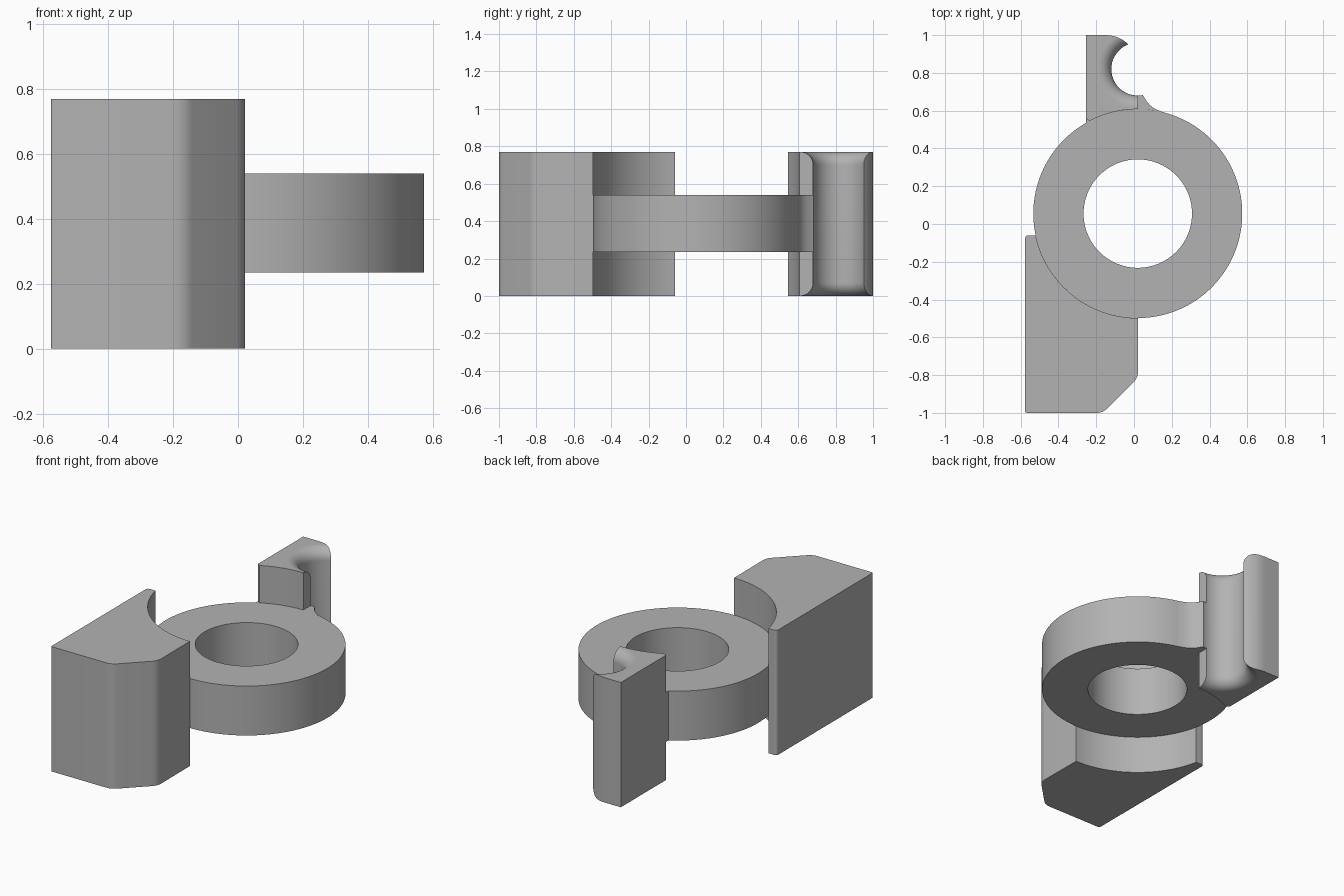
import bpy, bmesh
from math import sin, cos, pi, radians, atan2
from mathutils import Vector

cube = bpy.data.objects.get("Cube")
if cube:
    bpy.data.objects.remove(cube)

HEIGHT = 0.77
RING_Z = (0.235, 0.54)
CENTER, R_OUT, R_IN = Vector((0.02, 0.055)), 0.553, 0.287
GROOVE, R_GROOVE, FLARE = Vector((0.02, 0.82)), 0.14, 0.07

grey = bpy.data.materials.new("plain grey")
grey.use_nodes = True
colour = (0.45, 0.45, 0.45, 1)
grey.diffuse_color = colour
grey.node_tree.nodes["Principled BSDF"].inputs["Base Color"].default_value = colour


def arc(c, r, a0, a1, n=24):
    """Points on an arc, angles in degrees."""
    return [(c[0] + r * cos(radians(a0 + (a1 - a0) * i / n)),
             c[1] + r * sin(radians(a0 + (a1 - a0) * i / n))) for i in range(n + 1)]


def rounded(prev, corner, nxt, d, n=6):
    """Soft corner that starts a distance d from the corner."""
    p, c, q = Vector(prev), Vector(corner), Vector(nxt)
    a, b = c + (p - c).normalized() * d, c + (q - c).normalized() * d
    return [tuple(a * (1 - t) ** 2 + c * 2 * t * (1 - t) + b * t * t)
            for t in (i / n for i in range(n + 1))]


def ring_angle(x, y):
    return atan2(y - CENTER.y, x - CENTER.x) * 180 / pi


def finish(name, bm):
    bmesh.ops.recalc_face_normals(bm, faces=bm.faces)
    mesh = bpy.data.meshes.new(name)
    bm.to_mesh(mesh)
    bm.free()
    mesh.materials.append(grey)
    ob = bpy.data.objects.new(name, mesh)
    bpy.context.collection.objects.link(ob)
    return ob


def prism(name, outline, z0, z1):
    bm = bmesh.new()
    face = bm.faces.new([bm.verts.new((x, y, z0)) for x, y in outline])
    top = bmesh.ops.extrude_face_region(bm, geom=[face])["geom"]
    bmesh.ops.translate(bm, vec=(0, 0, z1 - z0),
                        verts=[v for v in top if isinstance(v, bmesh.types.BMVert)])
    return finish(name, bm)


def lathe(name, section, c, steps, closed):
    """Turn an (r, z) section about a vertical axis; open sections get flat caps."""
    bm = bmesh.new()
    loops = [[bm.verts.new((c.x + r * cos(2 * pi * i / steps),
                            c.y + r * sin(2 * pi * i / steps), z))
              for i in range(steps)] for r, z in section]
    pairs = list(zip(loops, loops[1:]))
    if closed:
        pairs.append((loops[-1], loops[0]))
    else:
        bm.faces.new(loops[0])
        bm.faces.new(loops[-1])
    for a, b in pairs:
        for i in range(steps):
            j = (i + 1) % steps
            bm.faces.new((a[i], a[j], b[j], b[i]))
    return finish(name, bm)


# Flat ring in the middle
z0, z1 = RING_Z
ring = lathe("ring", [(R_IN, z0), (R_OUT, z0), (R_OUT, z1), (R_IN, z1)], CENTER, 144, True)

# Tall block with a chamfered corner and a curved seat against the ring
left, right, front, back = -0.577, 0.022, -1.0, -0.06
chamfer_a, chamfer_b = (-0.165, front), (right, -0.813)
seat = arc(CENTER, R_OUT, ring_angle(-0.521, back), -90, 36)
outline = seat + rounded((right, -0.5), chamfer_b, chamfer_a, 0.035)
outline += rounded(chamfer_b, chamfer_a, (left, front), 0.035)
outline += rounded(chamfer_a, (left, front), (left, back), 0.012)
outline += rounded((left, front), (left, back), seat[0], 0.02)
block = prism("block", outline, 0, HEIGHT)

# Hook behind the ring, before its groove is cut
side = -0.255
seat = arc(CENTER, R_OUT, 90, ring_angle(-0.235, 0.545), 20)
outline = seat + [(side, 0.56), (side, 1.0)]
outline += arc((-0.15, 0.83), 0.17, 90, 45, 12) + [(0.0, 0.88), (0.02, 0.84)]
hook = prism("hook", outline, 0, HEIGHT)

# Upright round groove, flared at both ends
half = arc((R_GROOVE + FLARE, HEIGHT - FLARE), FLARE, 180, 90, 12)
half.append((R_GROOVE + FLARE, HEIGHT + 0.05))
section = [(r, HEIGHT - z) for r, z in reversed(half)] + half
cutter = lathe("groove_cutter", section, GROOVE, 96, False)
cutter.hide_render = True
cut = hook.modifiers.new("groove", "BOOLEAN")
cut.operation, cut.object, cut.solver = "DIFFERENCE", cutter, "EXACT"
bpy.context.view_layer.objects.active = hook
bpy.ops.object.modifier_apply(modifier=cut.name)
bpy.data.objects.remove(cutter)

# Small curved lip joining the ring to the groove
outline = arc(GROOVE, R_GROOVE, -90, -79, 4)
outline += [(0.068, 0.648), (0.085, 0.629), (0.105, 0.613), (0.13, 0.601)]
outline += arc(CENTER, R_OUT, ring_angle(0.165, 0.588), 90, 12)
lip = prism("ring_lip", outline, z0, z1)

# Web closing the thin gap beside the hook
outline = arc(CENTER, R_OUT, ring_angle(-0.235, 0.545), ring_angle(side, 0.534), 4)
web = prism("hook_web", outline + [(side, 0.56)], z0, z1)

bpy.ops.object.select_all(action="DESELECT")
for ob in (ring, block, hook, lip, web):
    ob.select_set(True)
bpy.context.view_layer.objects.active = ring
bpy.ops.object.shade_smooth_by_angle(angle=radians(25))
